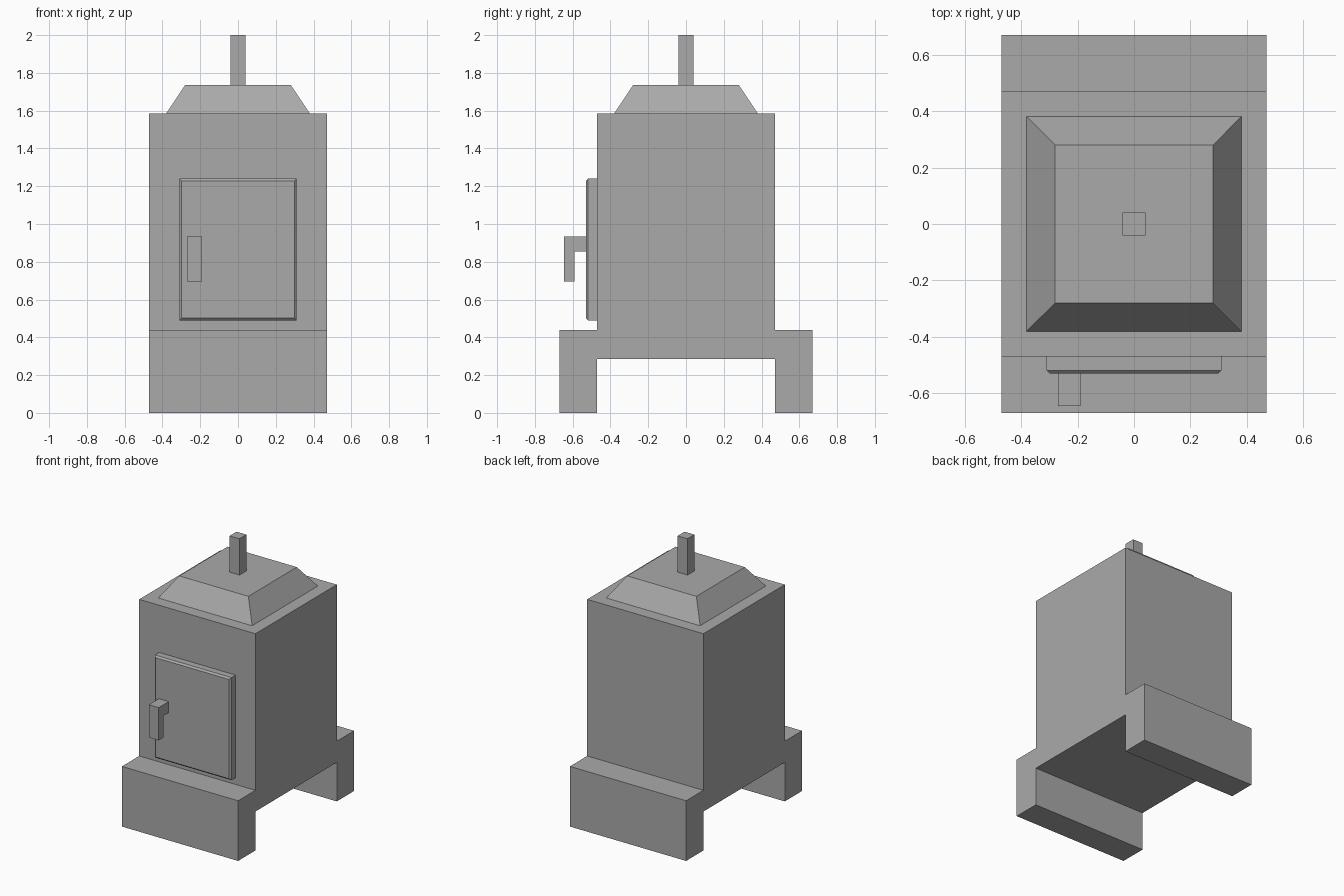
import bpy
import bmesh

cube = bpy.data.objects.get("Cube")
if cube:
    bpy.data.objects.remove(cube, do_unlink=True)

iron = bpy.data.materials.new("grey_iron")
iron.use_nodes = True
COLOUR = (0.4, 0.4, 0.4, 1)
iron.diffuse_color = COLOUR
iron.node_tree.nodes["Principled BSDF"].inputs["Base Color"].default_value = COLOUR


def finish(name, bm):
    bmesh.ops.recalc_face_normals(bm, faces=bm.faces)
    mesh = bpy.data.meshes.new(name)
    bm.to_mesh(mesh)
    bm.free()
    mesh.materials.append(iron)
    obj = bpy.data.objects.new(name, mesh)
    bpy.context.collection.objects.link(obj)
    return obj


def extrude_profile(name, profile, x0, x1):
    """Side profile of (y, z) points, extruded from x0 to x1."""
    bm = bmesh.new()
    face = bm.faces.new([bm.verts.new((x0, y, z)) for y, z in profile])
    moved = bmesh.ops.extrude_face_region(bm, geom=[face])["geom"]
    verts = [g for g in moved if isinstance(g, bmesh.types.BMVert)]
    bmesh.ops.translate(bm, verts=verts, vec=(x1 - x0, 0, 0))
    return finish(name, bm)


def tapered_block(name, half_low, half_high, z0, z1):
    """Square block centred on the z axis, with its own top size."""
    bm = bmesh.new()
    bmesh.ops.create_cube(bm, size=2)
    for v in bm.verts:
        half, z = (half_high, z1) if v.co.z > 0 else (half_low, z0)
        v.co = (v.co.x * half, v.co.y * half, z)
    return finish(name, bm)


# Firebox with the front and back feet in one piece
half_profile = [(0.47, 0.285), (0.47, 0), (0.67, 0), (0.67, 0.44), (0.47, 0.44), (0.47, 1.585)]
profile = half_profile + [(-y, z) for y, z in reversed(half_profile)]
extrude_profile("stove_body", profile, -0.47, 0.47)

# Sloping hood and flue
tapered_block("hood", 0.38, 0.28, 1.585, 1.735)
tapered_block("flue", 0.04, 0.04, 1.735, 2.0)

# Door with chamfered front edges
door_profile = [(-0.47, 0.49), (-0.53, 0.49), (-0.53, 1.24), (-0.47, 1.24)]
door = extrude_profile("door", door_profile, -0.31, 0.31)
bm = bmesh.new()
bm.from_mesh(door.data)
front_edges = [e for e in bm.edges if all(v.co.y < -0.52 for v in e.verts)]
bmesh.ops.bevel(bm, geom=front_edges, offset=0.012, segments=1, affect='EDGES')
bm.to_mesh(door.data)
bm.free()

# Hooked door handle
hook = [(-0.53, 0.935), (-0.645, 0.935), (-0.645, 0.695),
        (-0.59, 0.695), (-0.59, 0.855), (-0.53, 0.855)]
extrude_profile("door_handle", hook, -0.27, -0.19)
